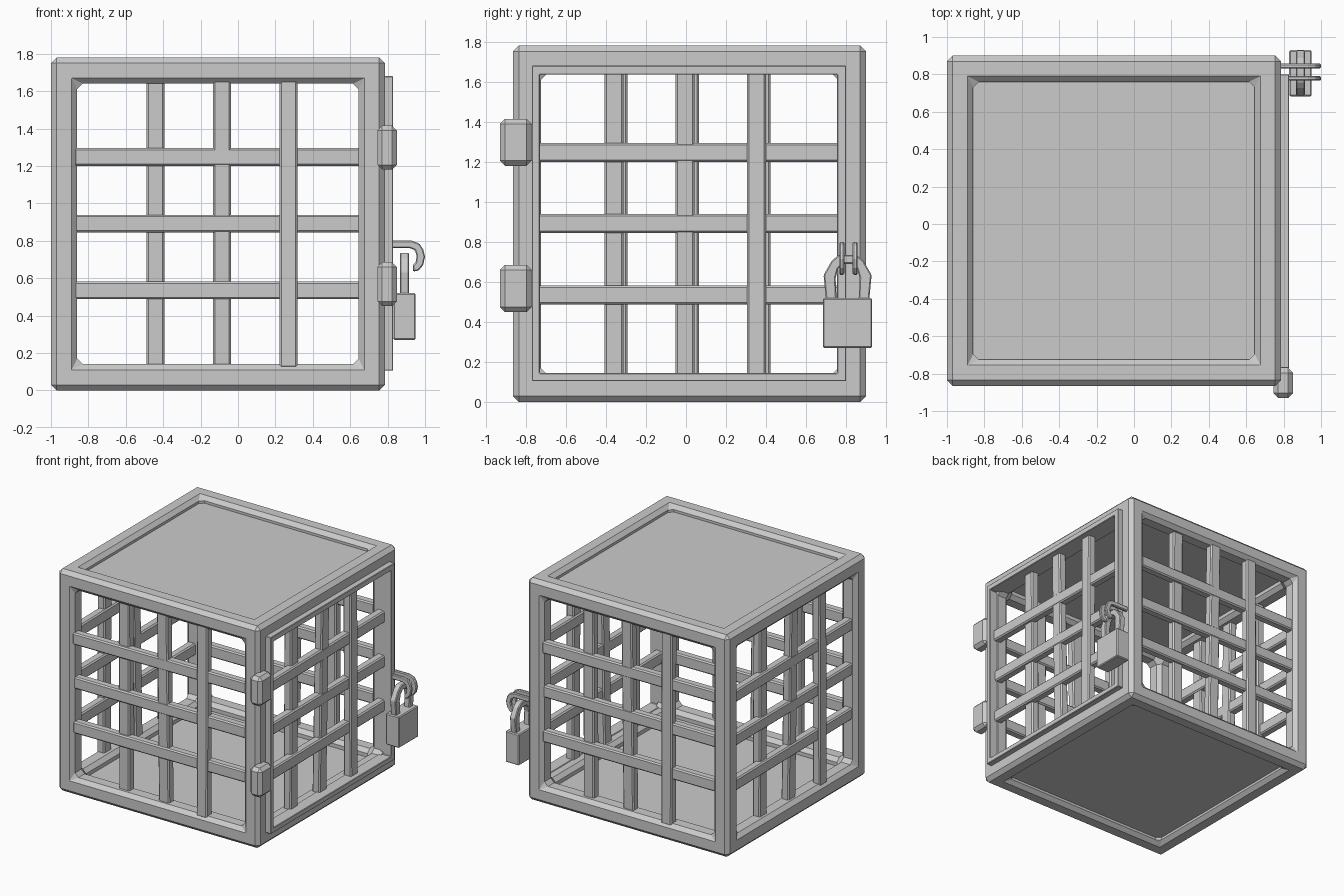
import bpy, bmesh, math
from mathutils import Matrix, Vector

if "Cube" in bpy.data.objects:
    bpy.data.objects.remove(bpy.data.objects["Cube"])

CX, CY, HX, HY, H, B = -0.1075, 0.0175, 0.8925, 0.8825, 1.78, 0.14


def finish(name, bm, bevel=0.0, segments=1, matrix=None):
    bmesh.ops.recalc_face_normals(bm, faces=bm.faces)
    me = bpy.data.meshes.new(name)
    bm.to_mesh(me)
    bm.free()
    ob = bpy.data.objects.new(name, me)
    bpy.context.collection.objects.link(ob)
    if matrix:
        ob.matrix_world = matrix
    if bevel:
        m = ob.modifiers.new("Bevel", 'BEVEL')
        m.width, m.segments = bevel, segments
        m.limit_method = 'ANGLE'
    return ob


def box(name, lo, hi, bevel=0.0):
    bm = bmesh.new()
    bmesh.ops.create_cube(bm, size=1)
    lo, hi = Vector(lo), Vector(hi)
    for v in bm.verts:
        v.co = (lo + hi) / 2 + v.co * (hi - lo)
    return finish(name, bm, bevel)


def cells(name, xs, ys, zs, keep, bevel):
    """Solid made of the grid cells accepted by keep(i, j, k), with inner walls left out."""
    bm = bmesh.new()
    g = (xs, ys, zs)
    n = [len(a) - 1 for a in g]
    solid = lambda c: all(0 <= c[a] < n[a] for a in range(3)) and keep(*c)
    for i in range(n[0]):
        for j in range(n[1]):
            for k in range(n[2]):
                c = (i, j, k)
                if not solid(c):
                    continue
                for a in range(3):
                    for s in (0, 1):
                        nb = list(c)
                        nb[a] += 1 if s else -1
                        if solid(nb):
                            continue
                        b, d = (a + 1) % 3, (a + 2) % 3
                        ring = []
                        for p, q in ((0, 0), (1, 0), (1, 1), (0, 1)):
                            co = [0, 0, 0]
                            co[a], co[b], co[d] = g[a][c[a] + s], g[b][c[b] + p], g[d][c[d] + q]
                            ring.append(bm.verts.new(co))
                        bm.faces.new(ring)
    bmesh.ops.remove_doubles(bm, verts=bm.verts, dist=1e-4)
    return finish(name, bm, bevel)


def prism(name, outline, axis, lo, hi, bevel=0.006):
    """Outline extruded along x (points are y, z) or y (points are x, z)."""
    bm = bmesh.new()
    at = lambda p, t: (t, p[0], p[1]) if axis == 'x' else (p[0], t, p[1])
    a = [bm.verts.new(at(p, lo)) for p in outline]
    b = [bm.verts.new(at(p, hi)) for p in outline]
    bm.faces.new(a)
    bm.faces.new(b[::-1])
    for i in range(len(a)):
        j = (i + 1) % len(a)
        bm.faces.new((a[i], a[j], b[j], b[i]))
    return finish(name, bm, bevel)


def bar(name, p, q, width_axis, side):
    """Flat bar between two points of a side's local space, y being depth."""
    p, q = Vector(p), Vector(q)
    w, t = Vector(width_axis) * 0.0475, Vector((0, 0.034, 0))
    bm = bmesh.new()
    rings = [[bm.verts.new(e + w * a + t * b) for a, b in ((-1, -1), (1, -1), (1, 1), (-1, 1))]
             for e in (p, q)]
    bm.faces.new(rings[0])
    bm.faces.new(rings[1][::-1])
    for i in range(4):
        j = (i + 1) % 4
        bm.faces.new((rings[0][i], rings[0][j], rings[1][j], rings[1][i]))
    return finish(name, bm, 0.01, 1, side)


# Cage frame: twelve joined square beams
xs = [CX - HX, CX - HX + B, CX + HX - B, CX + HX]
ys = [CY - HY, CY - HY + B, CY + HY - B, CY + HY]
zs = [0, B, H - B, H]
cells("cage_frame", xs, ys, zs, lambda i, j, k: (i == 1) + (j == 1) + (k == 1) < 2, 0.03)

# Recessed floor and roof panels
for name, z in (("floor_panel", 0.05), ("roof_panel", H - 0.08)):
    box(name, (xs[1] - 0.03, ys[1] - 0.03, z), (xs[2] + 0.03, ys[2] + 0.03, z + 0.03))

# Woven bars on all four sides
for name, angle, reach, half, shift in (("front", 0, HY, HX, 0.022), ("door", 90, HX + 0.02, HY, -0.022),
                                        ("back", 180, HY, HX, -0.022), ("left", 270, HX, HY, 0.0)):
    side = Matrix.Translation((CX, CY, 0)) @ Matrix.Rotation(math.radians(angle), 4, 'Z')
    e = half - B + 0.015
    for i, (d0, d1) in enumerate(((0.085, 0.08), (0.08, 0.055), (0.05, 0.055))):
        u = (i - 1) * 0.356 + shift
        bar(f"{name}_upright_{i + 1}", (u, d0 - reach, B - 0.02), (u, d1 - reach, H - B + 0.02), (1, 0, 0), side)
    for i, (d0, d1) in enumerate(((0.055, 0.07), (0.06, 0.068), (0.05, 0.07))):
        z = 0.535 + 0.356 * i
        bar(f"{name}_crossbar_{i + 1}", (-e, d0 - reach, z), (e, d1 - reach, z), (0, 0, 1), side)

# Door frame on the right side
cells("door_frame", [0.73, 0.83], [-0.77, -0.73, 0.755, 0.80], [0.105, 0.145, 1.635, 1.68],
      lambda i, j, k: not (j == 1 and k == 1), 0.004)

# Door hinges
for i, z in enumerate((0.45, 1.18)):
    box(f"hinge_{i + 1}", (0.745, -0.93, z), (0.85, -0.77, z + 0.235), 0.026)

# Two hooked staples, one on the door and one on the frame
hook = [(0.75, 0.80), (0.93, 0.80), (0.97, 0.785), (0.99, 0.755), (1.0, 0.715), (0.99, 0.67), (0.965, 0.64),
        (0.935, 0.635), (0.935, 0.67), (0.95, 0.685), (0.955, 0.72), (0.945, 0.75), (0.92, 0.76), (0.75, 0.76)]
for i, y in enumerate((0.766, 0.832)):
    prism(f"staple_{i + 1}", hook, 'y', y, y + 0.025)

# Padlock: body and arched shackle
box("padlock_body", (0.83, 0.683, 0.27), (0.95, 0.93, 0.52), 0.007)
half_out = [(0.108, 0.51), (0.12, 0.635), (0.08, 0.705), (0.045, 0.735)]
half_in = [(0.055, 0.51), (0.06, 0.62), (0.048, 0.665), (0.025, 0.69)]
mid = 0.807
arch = ([(mid - a, z) for a, z in half_out] + [(mid + a, z) for a, z in half_out[::-1]] +
        [(mid + a, z) for a, z in half_in] + [(mid - a, z) for a, z in half_in[::-1]])
prism("padlock_shackle", arch, 'x', 0.865, 0.915)
